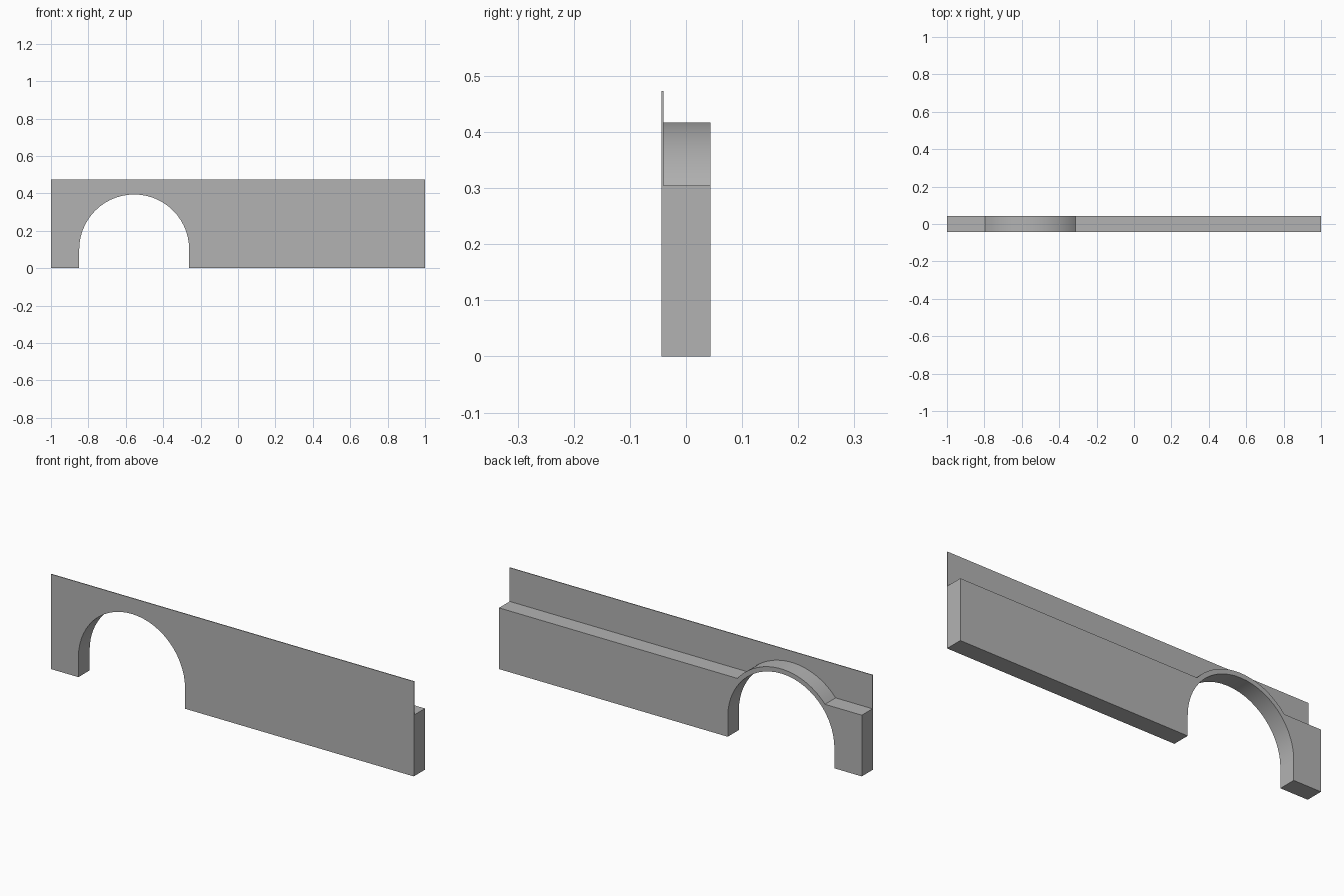
import bpy
import bmesh
from math import asin, cos, pi, radians, sin

cube = bpy.data.objects.get("Cube")
if cube:
    bpy.data.objects.remove(cube, do_unlink=True)

ARCH_X, ARCH_Z = -0.555, 0.10
INNER_R, OUTER_R = 0.294, 0.317
LEDGE_Z, TOP_Z = 0.305, 0.473
FRONT_Y, SKIN_Y, BACK_Y = -0.044, -0.040, 0.044

grey = bpy.data.materials.new("plain_grey")
grey.use_nodes = True
colour = (0.45, 0.45, 0.45, 1)
grey.diffuse_color = colour
grey.node_tree.nodes["Principled BSDF"].inputs["Base Color"].default_value = colour


def arc(radius, start, end, steps=28):
    """Points (x, z) along an arc about the arch centre."""
    angles = [start + (end - start) * i / steps for i in range(steps + 1)]
    return [(ARCH_X + radius * cos(a), ARCH_Z + radius * sin(a)) for a in angles]


def extrude_profile(name, outline, y0, y1):
    """Extrude an x-z outline from y0 to y1."""
    bm = bmesh.new()
    face = bm.faces.new([bm.verts.new((x, y0, z)) for x, z in outline])
    result = bmesh.ops.extrude_face_region(bm, geom=[face], use_keep_orig=True)
    moved = [v for v in result["geom"] if isinstance(v, bmesh.types.BMVert)]
    bmesh.ops.translate(bm, verts=moved, vec=(0, y1 - y0, 0))
    bmesh.ops.recalc_face_normals(bm, faces=bm.faces)
    mesh = bpy.data.meshes.new(name)
    bm.to_mesh(mesh)
    bm.free()
    mesh.materials.append(grey)
    obj = bpy.data.objects.new(name, mesh)
    bpy.context.collection.objects.link(obj)
    bpy.ops.object.select_all(action="DESELECT")
    obj.select_set(True)
    bpy.context.view_layer.objects.active = obj
    bpy.ops.object.shade_smooth_by_angle(angle=radians(30))
    return obj


# Bottom edge shared by both parts: left to right with the arched opening
opening = arc(INNER_R, pi, 0)
base = [(-1, 0), (ARCH_X - INNER_R, 0)] + opening + [(ARCH_X + INNER_R, 0), (1, 0)]

# Thin tall front skin
extrude_profile("front_panel", base + [(1, TOP_Z), (-1, TOP_Z)], FRONT_Y, SKIN_Y)

# Thick lower body with a rim rising over the opening
rise = asin((LEDGE_Z - ARCH_Z) / OUTER_R)
rim = arc(OUTER_R, rise, pi - rise)
extrude_profile("wall_body", base + [(1, LEDGE_Z)] + rim + [(-1, LEDGE_Z)], SKIN_Y, BACK_Y)
